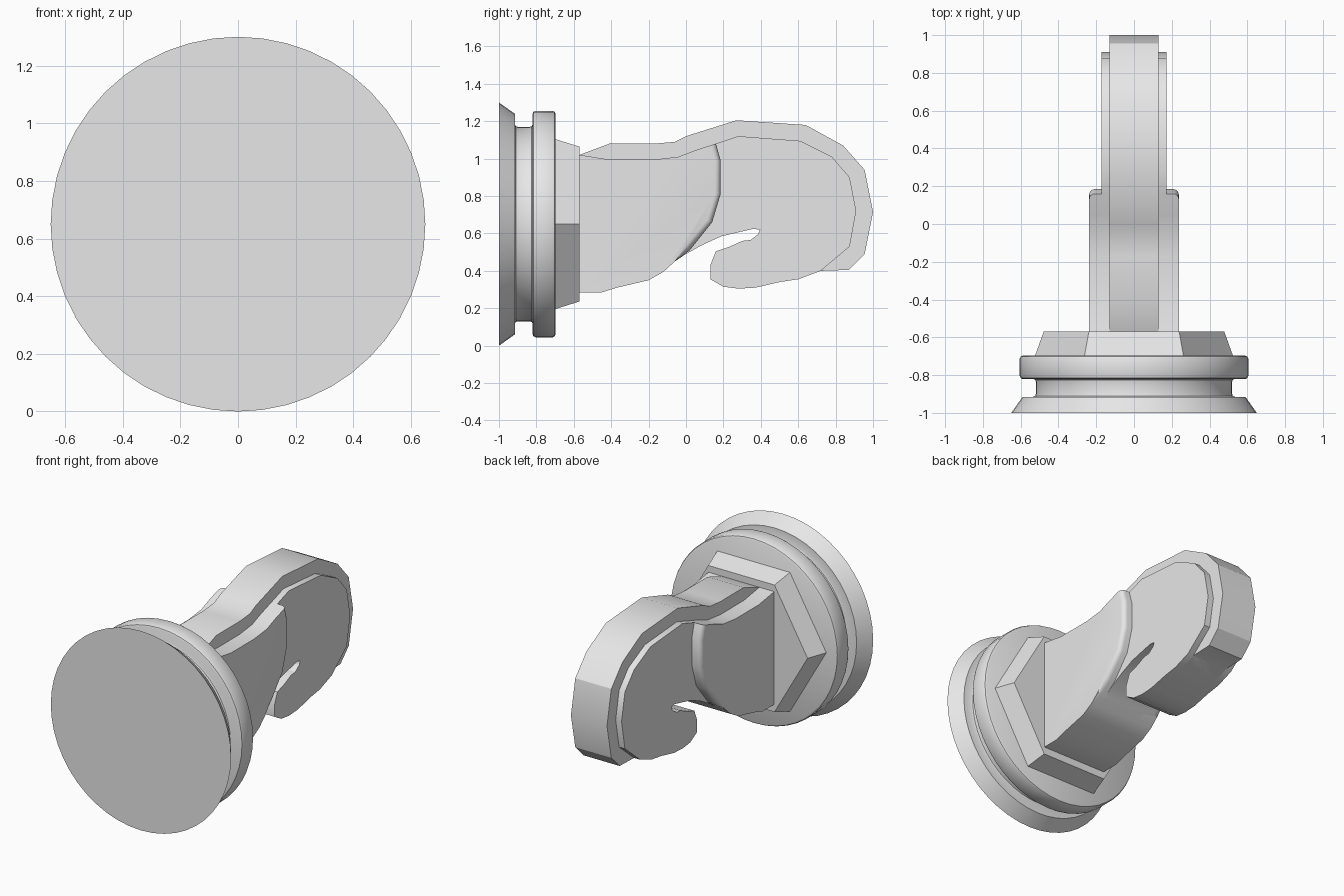
import bpy, bmesh, math

AXIS_Z = 0.65  # height of the mounting axis, which runs along y

cube = bpy.data.objects.get("Cube")
if cube:
    bpy.data.objects.remove(cube, do_unlink=True)

grey = bpy.data.materials.new("plain grey")
grey.use_nodes = True
grey.diffuse_color = (0.8, 0.8, 0.8, 1)
grey.node_tree.nodes["Principled BSDF"].inputs["Base Color"].default_value = (0.8, 0.8, 0.8, 1)


def finish(name, bm, angle=30):
    """Turn a bmesh into a grey object with sharp edges kept."""
    bmesh.ops.recalc_face_normals(bm, faces=bm.faces)
    mesh = bpy.data.meshes.new(name)
    bm.to_mesh(mesh)
    bm.free()
    mesh.materials.append(grey)
    obj = bpy.data.objects.new(name, mesh)
    bpy.context.collection.objects.link(obj)
    bpy.ops.object.select_all(action='DESELECT')
    obj.select_set(True)
    bpy.context.view_layer.objects.active = obj
    bpy.ops.object.shade_smooth_by_angle(angle=math.radians(angle))
    return obj


def lathe(name, profile, sides):
    """Spin (radius, y) points about the axis and cap both ends."""
    bm = bmesh.new()
    rings = []
    for r, y in profile:
        angles = [2 * math.pi * i / sides for i in range(sides)]
        rings.append([bm.verts.new((r * math.cos(a), y, AXIS_Z + r * math.sin(a))) for a in angles])
    for a, b in zip(rings, rings[1:]):
        for i in range(sides):
            j = (i + 1) % sides
            bm.faces.new((a[i], a[j], b[j], b[i]))
    bm.faces.new(rings[0])
    bm.faces.new(rings[-1])
    return finish(name, bm)


def plate(name, outline, half, round_front=None):
    """Extrude a (y, z) outline across x, optionally rounding its front rim."""
    bm = bmesh.new()
    left, right = [[bm.verts.new((x, y, z)) for y, z in outline] for x in (half, -half)]
    bm.faces.new(left)
    bm.faces.new(right)
    n = len(outline)
    for i in range(n):
        j = (i + 1) % n
        bm.faces.new((left[i], left[j], right[j], right[i]))
    if round_front:
        rim = []
        for side in (left, right):
            for i in range(n - 1):
                if outline[i] in round_front and outline[i + 1] in round_front:
                    rim.append(bm.edges.get((side[i], side[i + 1])))
        bmesh.ops.bevel(bm, geom=rim, offset=0.03, segments=4, profile=0.5, affect='EDGES')
    return finish(name, bm)


# Round flange: flared face, groove and collar with softened rims
lathe("flange", [
    (0.65, -1), (0.59, -0.915), (0.535, -0.915), (0.523, -0.91), (0.52, -0.9),
    (0.52, -0.835), (0.523, -0.825), (0.535, -0.82), (0.59, -0.82), (0.6, -0.816),
    (0.605, -0.805), (0.605, -0.712), (0.6, -0.702), (0.59, -0.697)], 48)

# Tapered six-sided seat
lathe("hex_seat", [(0.525, -0.7), (0.478, -0.57)], 6)

# Outlines of the hook, as (y, z)
neck_top = [(-0.57, 1.02), (-0.41, 0.995), (-0.17, 0.995), (-0.04, 1.01), (0.05, 1.045)]
cheek_front = [(0.16, 1.08), (0.185, 0.99), (0.185, 0.81), (0.14, 0.66), (0.02, 0.51), (-0.06, 0.45)]
neck_bottom = [(-0.12, 0.395), (-0.2, 0.35), (-0.37, 0.31), (-0.45, 0.285), (-0.57, 0.285)]
hook_back = [(0.16, 1.08), (0.28, 1.12), (0.61, 1.095), (0.78, 1.01), (0.875, 0.9),
             (0.91, 0.72), (0.875, 0.53), (0.72, 0.4)]
hook_inside = [(0.6, 0.355), (0.5, 0.34), (0.37, 0.31), (0.28, 0.305), (0.2, 0.315),
               (0.13, 0.355), (0.13, 0.43), (0.16, 0.505), (0.235, 0.53), (0.3, 0.56),
               (0.345, 0.565), (0.385, 0.595), (0.395, 0.62), (0.36, 0.625),
               (0.19, 0.585), (0.09, 0.54), (0, 0.49), (-0.06, 0.45)]
ridge_back = [(-0.57, 1.02), (-0.41, 1.08), (-0.17, 1.08), (-0.06, 1.09), (0, 1.12),
              (0.27, 1.205), (0.64, 1.18), (0.84, 1.07), (0.955, 0.94), (1, 0.715),
              (0.955, 0.49), (0.87, 0.405), (0.72, 0.4)]

# Narrow raised spine, wider hook body, and widest neck with a rounded front rim
plate("hook_spine", ridge_back + hook_inside + neck_bottom, 0.13)
plate("hook_body", neck_top + hook_back + hook_inside + neck_bottom, 0.172)
plate("hook_neck", neck_top + cheek_front + neck_bottom, 0.237, cheek_front)
